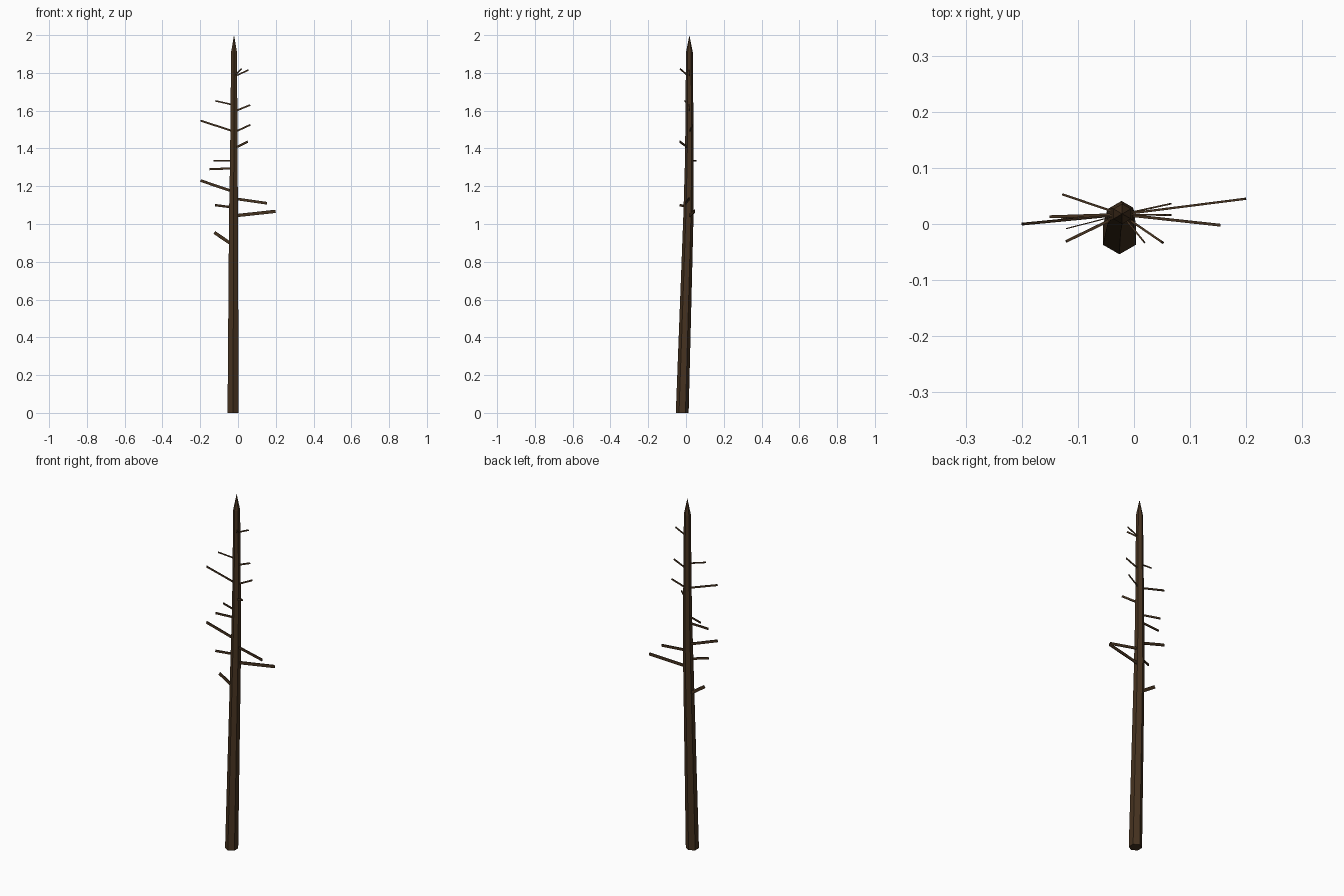
import bpy, bmesh, math
from mathutils import Vector

bark = bpy.data.materials.new("bark")
bark.diffuse_color = (0.06, 0.032, 0.014, 1)


def finish(name, bm):
    bmesh.ops.recalc_face_normals(bm, faces=bm.faces)
    me = bpy.data.meshes.new(name)
    bm.to_mesh(me)
    bm.free()
    me.materials.append(bark)
    ob = bpy.data.objects.new(name, me)
    bpy.context.collection.objects.link(ob)
    return ob


# Trunk: hexagonal rings (x, y, z, radius), slightly bent, with a pointed tip
rings = [(-0.026, -0.020, 0.0, 0.034), (-0.024, 0.013, 1.05, 0.027),
         (-0.022, 0.018, 1.35, 0.023), (-0.021, 0.018, 1.91, 0.018)]
tip = (-0.021, 0.018, 2.0)
bm = bmesh.new()
loops = []
for x, y, z, r in rings:
    loops.append([bm.verts.new((x + r * math.sin(i * math.pi / 3),
                                y + r * math.cos(i * math.pi / 3), z)) for i in range(6)])
for a, b in zip(loops, loops[1:]):
    for i in range(6):
        j = (i + 1) % 6
        bm.faces.new((a[i], a[j], b[j], b[i]))
top = bm.verts.new(tip)
for i in range(6):
    bm.faces.new((loops[-1][i], loops[-1][(i + 1) % 6], top))
bm.faces.new(loops[0])
finish("trunk", bm)

# Branches: thin upright blades; root height, tip position, thickness, blade height
branches = [
    (0.885, (-0.125, 0.012, 0.955), 0.005, 0.017),
    (1.043, (0.199, 0.045, 1.067), 0.004, 0.017),
    (1.135, (0.153, -0.002, 1.110), 0.005, 0.014),
    (1.087, (-0.121, -0.031, 1.100), 0.005, 0.012),
    (1.170, (-0.198, 0.000, 1.230), 0.005, 0.014),
    (1.295, (-0.150, 0.013, 1.290), 0.005, 0.011),
    (1.335, (-0.128, 0.053, 1.335), 0.004, 0.010),
    (1.400, (0.051, -0.033, 1.436), 0.004, 0.011),
    (1.485, (0.065, 0.036, 1.525), 0.003, 0.009),
    (1.490, (-0.198, 0.000, 1.547), 0.003, 0.010),
    (1.595, (0.065, 0.016, 1.630), 0.003, 0.009),
    (1.630, (-0.120, -0.008, 1.652), 0.002, 0.008),
    (1.780, (0.055, 0.016, 1.815), 0.003, 0.008),
    (1.780, (0.018, -0.032, 1.822), 0.003, 0.008),
]
for n, (z, end, w, h) in enumerate(branches, 1):
    a, b = Vector((-0.022, 0.017, z)), Vector(end)
    d = (b - a).normalized()
    side = d.cross(Vector((0, 0, 1))).normalized()
    up = side.cross(d)
    bm = bmesh.new()
    ends = [[bm.verts.new(p + side * (w / 2 * s) + up * (h / 2 * u))
             for s, u in ((-1, -1), (1, -1), (1, 1), (-1, 1))] for p in (a, b)]
    for i in range(4):
        j = (i + 1) % 4
        bm.faces.new((ends[0][i], ends[0][j], ends[1][j], ends[1][i]))
    for e in ends:
        bm.faces.new(e)
    finish(f"branch_{n}", bm)
